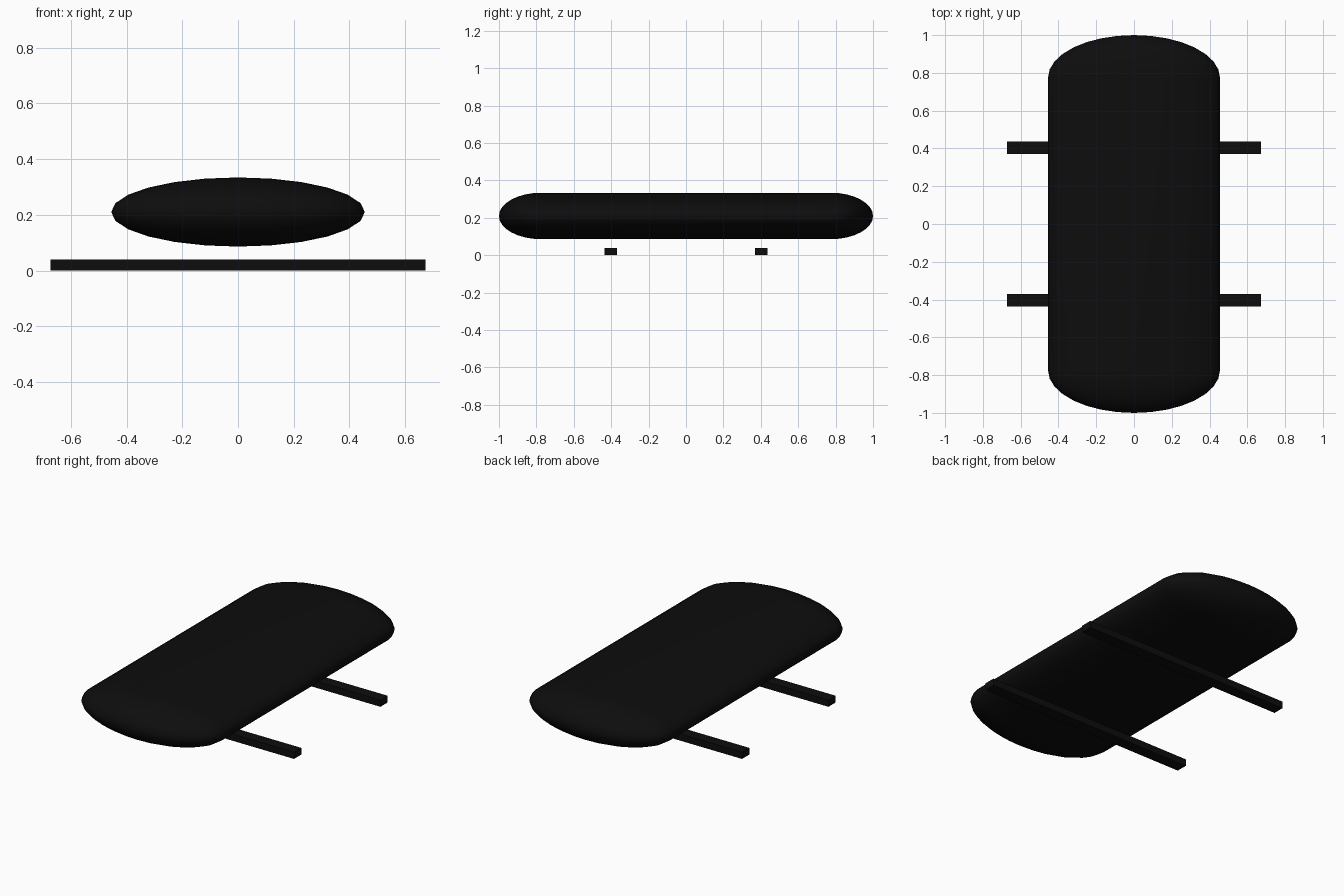
import bpy, bmesh, math

if "Cube" in bpy.data.objects:
    bpy.data.objects.remove(bpy.data.objects["Cube"])

black = bpy.data.materials.new("gloss_black")
black.diffuse_color = (0.004, 0.004, 0.004, 1)
black.use_nodes = True
black.node_tree.nodes["Principled BSDF"].inputs["Base Color"].default_value = black.diffuse_color


def add_object(name, bm):
    bmesh.ops.recalc_face_normals(bm, faces=bm.faces)
    mesh = bpy.data.meshes.new(name)
    bm.to_mesh(mesh)
    bm.free()
    mesh.materials.append(black)
    obj = bpy.data.objects.new(name, mesh)
    bpy.context.collection.objects.link(obj)
    return obj


# Cargo box: elliptical tube with rounded ends
SEG, RINGS = 24, 8
HALF_W, HALF_H, MID_Z = 0.455, 0.124, 0.21
STRAIGHT, CAP = 0.775, 0.225
sections = []
for side in (-1, 1):
    steps = range(1, RINGS + 1) if side < 0 else range(RINGS, 0, -1)
    for i in steps:
        a = i / RINGS * math.pi / 2
        sections.append((side * (STRAIGHT + CAP * math.cos(a)), math.sin(a)))

bm = bmesh.new()
rings = []
for y, s in sections:
    rings.append([bm.verts.new((HALF_W * s * math.cos(t), y, MID_Z + HALF_H * s * math.sin(t)))
                  for t in (2 * math.pi * k / SEG for k in range(SEG))])
for r0, r1 in zip(rings, rings[1:]):
    for k in range(SEG):
        n = (k + 1) % SEG
        bm.faces.new((r0[k], r0[n], r1[n], r1[k]))
for ring, y in ((rings[0], -1), (rings[-1], 1)):
    tip = bm.verts.new((0, y, MID_Z))
    for k in range(SEG):
        bm.faces.new((ring[k], ring[(k + 1) % SEG], tip))
for f in bm.faces:
    f.smooth = True
add_object("cargo_box", bm)

# Cross bars underneath
for name, y in (("front_bar", -0.403), ("rear_bar", 0.403)):
    bm = bmesh.new()
    bmesh.ops.create_cube(bm, size=1)
    for v in bm.verts:
        v.co = (v.co.x * 1.344, v.co.y * 0.067, v.co.z * 0.04)
    bmesh.ops.translate(bm, verts=bm.verts, vec=(0, y, 0.02))
    add_object(name, bm)
